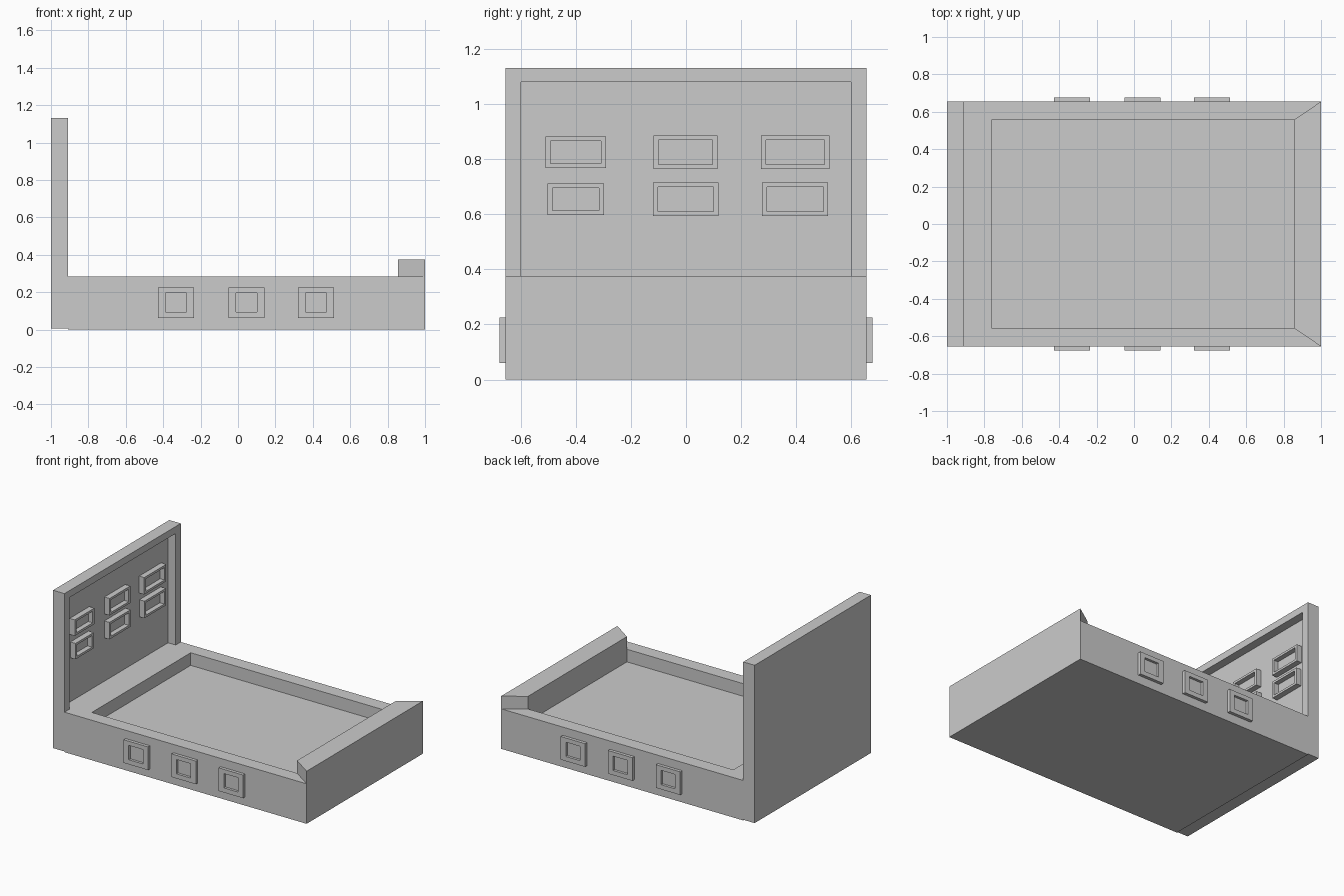
import bpy, bmesh
from mathutils import Vector

if "Cube" in bpy.data.objects:
    bpy.data.objects.remove(bpy.data.objects["Cube"])


def recessed_box(name, lo, hi, axis, sign, in_lo, in_hi, depth, raise_end=0.0):
    """Box with a rectangular pocket sunk into the face pointing along sign*axis."""
    bm = bmesh.new()
    bmesh.ops.create_cube(bm, size=1)
    lo, hi = Vector(lo), Vector(hi)
    for v in bm.verts:
        v.co = Vector([lo[i] if v.co[i] < 0 else hi[i] for i in range(3)])
    bm.normal_update()
    face = next(f for f in bm.faces if f.normal[axis] * sign > 0.9)
    bmesh.ops.inset_individual(bm, faces=[face], thickness=0.01)
    # place the pocket outline
    others = [i for i in range(3) if i != axis]
    mid = (lo + hi) / 2
    for v in face.verts:
        for k, i in enumerate(others):
            v.co[i] = in_lo[k] if v.co[i] < mid[i] else in_hi[k]
    # sink the pocket floor
    floor = bmesh.ops.extrude_discrete_faces(bm, faces=[face])["faces"][0]
    for v in floor.verts:
        v.co[axis] -= sign * depth
    bm.normal_update()
    # raise the mitred rim segment at the +x end
    if raise_end:
        rim = next(f for f in bm.faces if f.normal.z > 0.9
                   and all(v.co.x > in_hi[0] - 0.001 for v in f.verts))
        top = bmesh.ops.extrude_discrete_faces(bm, faces=[rim])["faces"][0]
        for v in top.verts:
            v.co.z += raise_end
    bmesh.ops.recalc_face_normals(bm, faces=bm.faces)
    mesh = bpy.data.meshes.new(name)
    bm.to_mesh(mesh)
    bm.free()
    obj = bpy.data.objects.new(name, mesh)
    bpy.context.collection.objects.link(obj)
    return obj


W = 0.655

# bed base with mattress pocket and raised footboard
recessed_box("bed_base", (-0.91, -W, 0), (1, W, 0.285), 2, 1,
             (-0.763, -0.557), (0.856, 0.557), 0.09, raise_end=0.09)

# headboard with recessed panel
recessed_box("headboard", (-1, -W, 0.005), (-0.91, W, 1.13), 0, 1,
             (-0.598, 0.285), (0.598, 1.08), 0.06)

# small frames on the headboard panel: y min, y max, z min, z max
frames = [(-0.51, -0.29, 0.768, 0.882), (-0.118, 0.115, 0.764, 0.885),
          (0.272, 0.52, 0.764, 0.885), (-0.502, -0.298, 0.598, 0.711),
          (-0.12, 0.118, 0.594, 0.715), (0.275, 0.516, 0.594, 0.715)]
for n, (y0, y1, z0, z1) in enumerate(frames):
    recessed_box(f"headboard_frame_{n + 1}", (-0.97, y0, z0), (-0.93, y1, z1), 0, 1,
                 (y0 + 0.018, z0 + 0.016), (y1 - 0.018, z1 - 0.016), 0.035)

# square plates on both long sides
for side, label in ((-1, "front"), (1, "back")):
    for n, cx in enumerate((-0.332, 0.045, 0.418)):
        ys = sorted((side * W, side * (W + 0.022)))
        recessed_box(f"{label}_side_plate_{n + 1}", (cx - 0.096, ys[0], 0.061),
                     (cx + 0.096, ys[1], 0.226), 1, side,
                     (cx - 0.056, 0.094), (cx + 0.056, 0.196), 0.018)
